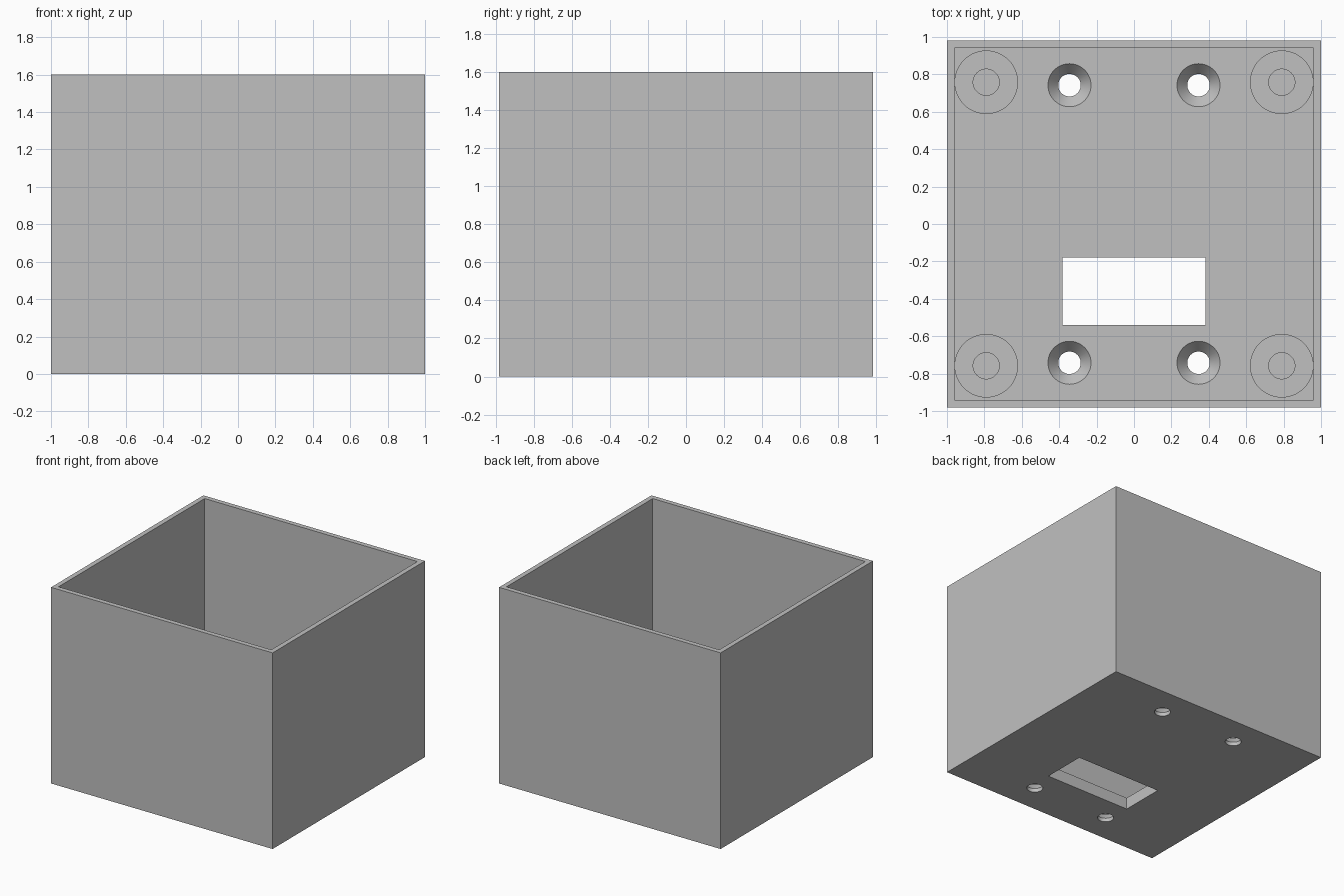
import bpy, bmesh, math

if "Cube" in bpy.data.objects:
    bpy.data.objects.remove(bpy.data.objects["Cube"])

W, D, H = 2.0, 1.964, 1.6      # outer size
WALL, FLOOR = 0.04, 0.095      # wall and floor thickness
POST_TOP = 0.29

grey = bpy.data.materials.new("light_grey")
grey.diffuse_color = (0.53, 0.53, 0.53, 1)
grey.use_nodes = True
grey.node_tree.nodes["Principled BSDF"].inputs["Base Color"].default_value = grey.diffuse_color


def finish(name, bm):
    me = bpy.data.meshes.new(name)
    bmesh.ops.recalc_face_normals(bm, faces=bm.faces)
    bm.to_mesh(me)
    bm.free()
    me.materials.append(grey)
    ob = bpy.data.objects.new(name, me)
    bpy.context.collection.objects.link(ob)
    return ob


def box(name, x0, x1, y0, y1, z0, z1):
    bm = bmesh.new()
    bmesh.ops.create_cube(bm, size=1)
    for v in bm.verts:
        v.co = (x1 if v.co.x > 0 else x0,
                y1 if v.co.y > 0 else y0,
                z1 if v.co.z > 0 else z0)
    return finish(name, bm)


def lathe(name, profile, x, y, capped, n=48):
    """Turn (radius, z) points about a vertical axis at x, y."""
    bm = bmesh.new()
    rings = [[bm.verts.new((x + r * math.cos(2 * math.pi * i / n),
                            y + r * math.sin(2 * math.pi * i / n), z))
              for i in range(n)] for r, z in profile]
    for a, b in zip(rings, rings[1:]):
        for i in range(n):
            j = (i + 1) % n
            bm.faces.new((a[i], a[j], b[j], b[i]))
    if capped:
        bm.faces.new(rings[0])
        bm.faces.new(rings[-1])
    return finish(name, bm)


def smooth(ob):
    bpy.ops.object.select_all(action='DESELECT')
    ob.select_set(True)
    bpy.context.view_layer.objects.active = ob
    bpy.ops.object.shade_smooth_by_angle(angle=math.radians(30))


# Open-topped case with cavity and floor window
case = box("case", -W / 2, W / 2, -D / 2, D / 2, 0, H)
cutters = [
    box("cavity_cutter", -W / 2 + WALL, W / 2 - WALL,
        -D / 2 + WALL, D / 2 - WALL, FLOOR, H + 0.2),
    box("window_cutter", -0.382, 0.382, -0.54, -0.18, -0.1, FLOOR + 0.1),
]

# Countersunk screw holes through the floor
for sx in (-1, 1):
    for sy in (-1, 1):
        cutters.append(lathe(
            "screw_hole_cutter",
            [(0.06, -0.1), (0.06, FLOOR - 0.065), (0.115, FLOOR), (0.115, FLOOR + 0.1)],
            sx * 0.345, sy * 0.742, True))

for c in cutters:
    m = case.modifiers.new(c.name, 'BOOLEAN')
    m.operation, m.solver, m.object = 'DIFFERENCE', 'EXACT', c
bpy.context.view_layer.objects.active = case
case.select_set(True)
for m in list(case.modifiers):
    bpy.ops.object.modifier_apply(modifier=m.name)
for c in cutters:
    bpy.data.objects.remove(c)
smooth(case)

# Hollow mounting posts in the corners
for sx in (-1, 1):
    for sy in (-1, 1):
        smooth(lathe("mounting_post",
                     [(0.17, FLOOR), (0.17, POST_TOP), (0.07, POST_TOP), (0.07, FLOOR)],
                     sx * 0.79, sy * 0.758, False))
